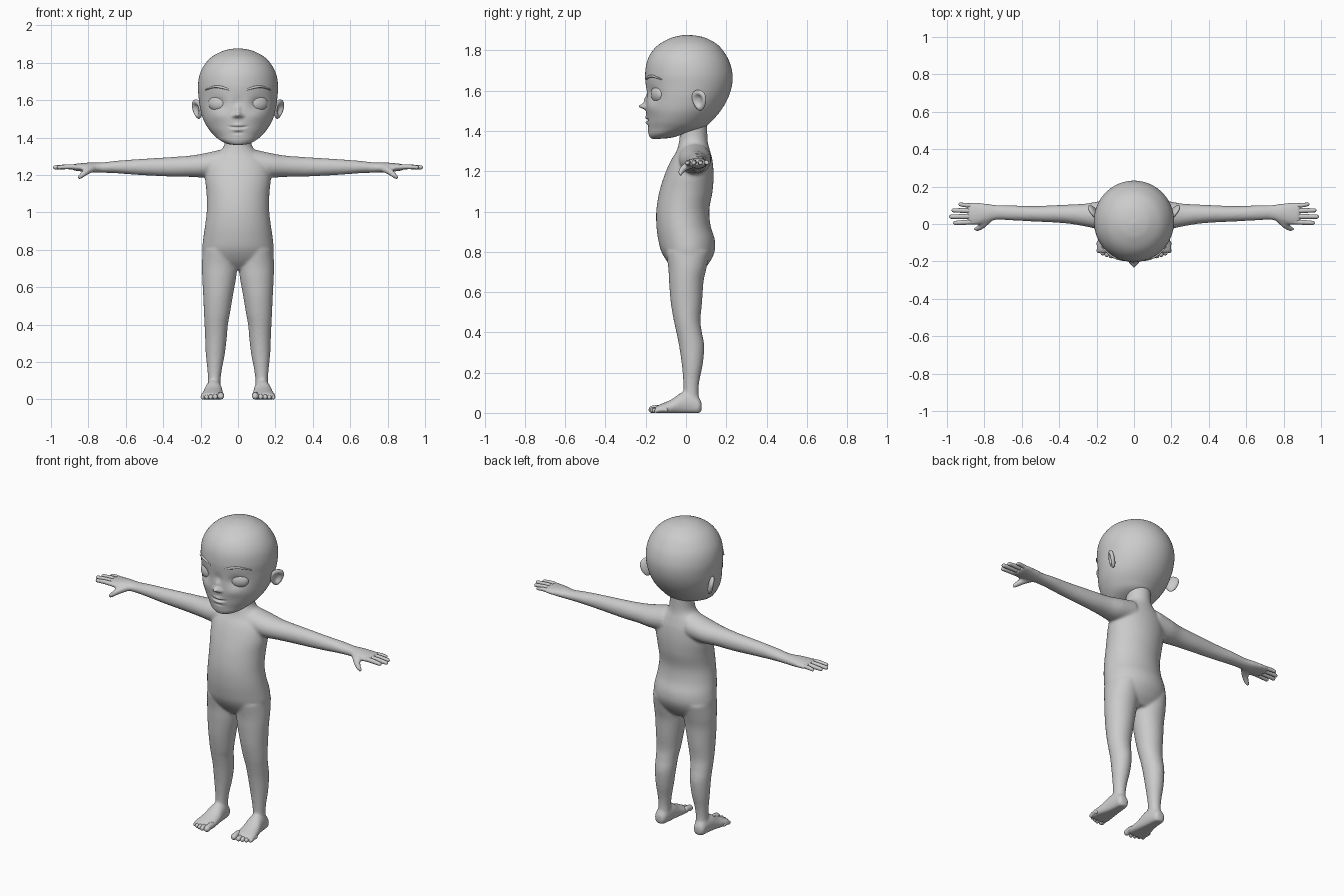
import bpy, bmesh, math
from mathutils import Vector, Matrix

skin = bpy.data.materials.new("plain_grey")
skin.diffuse_color = (0.6, 0.6, 0.6, 1)


def spline(rows, steps):
    """Catmull-Rom interpolation through rows of numbers."""
    out = []
    for i in range(len(rows) - 1):
        p = [rows[max(0, min(len(rows) - 1, i + k))] for k in (-1, 0, 1, 2)]
        for s in range(steps):
            t = s / steps
            out.append([0.5 * (2 * b + (c - a) * t + (2 * a - 5 * b + 4 * c - d) * t * t
                               + (3 * b - a - 3 * c + d) * t ** 3) for a, b, c, d in zip(*p)])
    return out + [list(rows[-1])]


def loft(bm, axis, rows, side=1, steps=6, seg=40):
    """Elliptic loft; each row is position, then low/high limits of the two cross axes."""
    rings = []
    for t, a0, a1, b0, b1 in spline(rows, steps):
        ring = []
        for k in range(seg):
            w = 2 * math.pi * k / seg
            a = (a0 + a1) / 2 + (a1 - a0) / 2 * math.cos(w)
            b = (b0 + b1) / 2 + (b1 - b0) / 2 * math.sin(w)
            p = {"x": (t, a, b), "y": (a, t, b), "z": (a, b, t)}[axis]
            ring.append(bm.verts.new((p[0] * side, p[1], max(p[2], 0))))
        rings.append(ring)
    for r, q in zip(rings, rings[1:]):
        for k in range(seg):
            bm.faces.new((r[k], r[(k + 1) % seg], q[(k + 1) % seg], q[k]))
    bm.faces.new(rings[0])
    bm.faces.new(rings[-1])


def tube(bm, pts, side=1, flat=1.0, seg=14):
    """Round-ended tube; each point is x, y, z, radius."""
    rows = spline(pts, 5)
    ends = []
    for e, n in ((rows[0], rows[1]), (rows[-1], rows[-2])):
        d = (Vector(e[:3]) - Vector(n[:3])).normalized()
        cap = [list(Vector(e[:3]) + d * e[3] * math.sin(u)) + [e[3] * math.cos(u)]
               for u in (0.4, 0.8, 1.15, 1.4, 1.54)]
        ends.append(cap)
    rows = ends[0][::-1] + rows + ends[1]
    d = (Vector(rows[-1][:3]) - Vector(rows[0][:3])).normalized()
    u = d.cross(Vector((0, 0, 1))).normalized()
    v = u.cross(d)
    rings = []
    for x, y, z, r in rows:
        ring = []
        for k in range(seg):
            w = 2 * math.pi * k / seg
            c = Vector((x, y, z)) + u * r * math.cos(w) + v * r * flat * math.sin(w)
            ring.append(bm.verts.new((c.x * side, c.y, max(c.z, 0))))
        rings.append(ring)
    for r, q in zip(rings, rings[1:]):
        for k in range(seg):
            bm.faces.new((r[k], r[(k + 1) % seg], q[(k + 1) % seg], q[k]))
    bm.faces.new(rings[0])
    bm.faces.new(rings[-1])


def finish(bm, name):
    bmesh.ops.recalc_face_normals(bm, faces=bm.faces)
    for f in bm.faces:
        f.smooth = True
    me = bpy.data.meshes.new(name)
    bm.to_mesh(me)
    bm.free()
    me.materials.append(skin)
    ob = bpy.data.objects.new(name, me)
    bpy.context.collection.objects.link(ob)
    return ob


# Body: torso, legs, feet, arms, palms and thumbs fused into one skin
bm = bmesh.new()
torso = [(.695, .13, -.04, .07), (.74, .175, -.085, .112), (.80, .190, -.122, .142), (.86, .186, -.138, .143),
         (.93, .176, -.147, .122), (1.01, .167, -.147, .116), (1.10, .168, -.132, .132), (1.18, .175, -.107, .137),
         (1.25, .168, -.077, .132), (1.30, .130, -.047, .120), (1.34, .085, -.036, .109), (1.38, .070, -.031, .106),
         (1.46, .070, -.03, .106)]
loft(bm, "z", [(z, -h, h, f, b) for z, h, f, b in torso], seg=64)
leg = [(.80, .01, .188, -.10, .12), (.72, .004, .193, -.088, .102), (.65, .010, .191, -.084, .087),
       (.55, .028, .186, -.076, .080), (.46, .043, .182, -.061, .072), (.40, .054, .179, -.048, .079),
       (.33, .060, .176, -.034, .091), (.24, .071, .172, -.021, .083), (.16, .086, .164, -.014, .067),
       (.10, .093, .161, -.012, .062), (.03, .09, .165, -.01, .068)]
foot = [(.078, .11, .15, .015, .05), (.065, .098, .165, -.01, .075), (.03, .09, .17, -.015, .10),
        (-.02, .084, .178, -.015, .102), (-.07, .079, .190, -.012, .068), (-.12, .075, .201, -.01, .046),
        (-.148, .078, .199, -.005, .034), (-.157, .09, .18, .0, .025)]
arm = [(.08, -.04, .125, 1.19, 1.338), (.18, -.03, .122, 1.186, 1.316), (.26, -.013, .109, 1.19, 1.303),
       (.37, .004, .103, 1.192, 1.295), (.53, .013, .096, 1.2, 1.285), (.65, .019, .099, 1.209, 1.276),
       (.73, .023, .101, 1.212, 1.267), (.79, .008, .109, 1.214, 1.267), (.84, -.005, .115, 1.219, 1.263),
       (.88, -.002, .115, 1.225, 1.258), (.892, .02, .10, 1.232, 1.252)]
for s in (1, -1):
    loft(bm, "z", leg, s)
    loft(bm, "y", foot, s)
    loft(bm, "x", arm, s)
    tube(bm, [(.77, .035, 1.238, .022), (.805, -.002, 1.222, .019), (.83, -.022, 1.203, .016), (.845, -.028, 1.19, .013)], s)
body = finish(bm, "body")
rm = body.modifiers.new("fuse", "REMESH")
rm.mode, rm.voxel_size, rm.use_smooth_shade = "VOXEL", 0.0075, True
sm = body.modifiers.new("soften", "SMOOTH")
sm.factor, sm.iterations = 0.5, 8

# Fingers: tip x and y at the knuckle and at the tip
for s, label in ((1, "left"), (-1, "right")):
    bm = bmesh.new()
    for tip, y0, y1, r in ((.966, .012, .006, .0125), (.988, .041, .039, .013),
                           (.975, .070, .073, .0125), (.938, .097, .105, .011)):
        tube(bm, [(.85, y0, 1.241, r), (.90, (y0 + y1) / 2, 1.244, r * 1.05), (tip - r * .8, y1, 1.241, r * .85)], s)
    finish(bm, label + "_fingers")
    # Toes, big to small
    bm = bmesh.new()
    for x, y, r in ((.092, -.168, .018), (.122, -.170, .0135), (.145, -.164, .0125),
                    (.167, -.156, .012), (.188, -.145, .0115)):
        tube(bm, [(x, y + .045, r + .004, r), (x, y + .02, r + .004, r * .95), (x, y, r, r)], s)
    finish(bm, label + "_toes")

# Head: stacked sections with the face pressed and pulled by soft bumps
head = [(1.361, .02, -.165, -.13), (1.367, .058, -.178, -.07), (1.385, .095, -.186, -.01), (1.415, .131, -.190, .085),
        (1.45, .160, -.194, .128), (1.50, .187, -.198, .172), (1.56, .203, -.199, .207), (1.62, .211, -.200, .227),
        (1.68, .214, -.203, .231), (1.74, .204, -.195, .217), (1.79, .179, -.172, .190), (1.83, .142, -.134, .155),
        (1.86, .089, -.079, .102), (1.872, .047, -.036, .058), (1.877, .006, -.003, .012)]
bm = bmesh.new()
loft(bm, "z", [(z, -h, h, f, b) for z, h, f, b in head], steps=9, seg=160)
bumps = [(.108, 1.583, .040, .030, -.016),   # eye sockets
         (.10, 1.515, .05, .03, .006),       # cheeks
         (0, 1.522, .017, .013, .034), (0, 1.555, .013, .025, .012),  # nose tip, bridge
         (.022, 1.515, .009, .008, .010),    # nostrils
         (0, 1.585, .03, .03, -.008),        # dip between the eyes
         (0, 1.467, .024, .008, .007), (0, 1.442, .022, .008, .008),  # lips
         (0, 1.425, .03, .007, -.004)]       # crease above the chin
for v in bm.verts:
    if v.co.y < -.03:
        x, z = abs(v.co.x), v.co.z
        push = sum(k * math.exp(-((x - bx) / sx) ** 2 - ((z - bz) / sz) ** 2) for bx, bz, sx, sz, k in bumps)
        mouth = 1.453 + 2.5 * x * x
        push -= .010 * math.exp(-((z - mouth) / .0045) ** 2 - (x / .045) ** 4)
        v.co.y -= push
finish(bm, "head")

for s, label in ((1, "left"), (-1, "right")):
    # Eyeball, turned to follow the face
    bm = bmesh.new()
    bmesh.ops.create_uvsphere(bm, u_segments=32, v_segments=20, radius=1, matrix=Matrix.Translation(
        (s * .109, -.141, 1.583)) @ Matrix.Rotation(s * .42, 4, "Z") @ Matrix.Diagonal((.053, .028, .042, 1)))
    finish(bm, label + "_eye")
    # Eyebrow, a thin raised arc
    bm = bmesh.new()
    tube(bm, [(.048, -.194, 1.657, .005), (.085, -.185, 1.668, .007), (.125, -.166, 1.672, .006),
              (.172, -.121, 1.656, .003)], s)
    finish(bm, label + "_eyebrow")
    # Ear, a cupped flap flaring out at the back
    bm = bmesh.new()
    bmesh.ops.create_uvsphere(bm, u_segments=32, v_segments=24, radius=1)
    for v in bm.verts:
        d = math.hypot(v.co.y, v.co.z)
        if v.co.x > 0:
            v.co.x -= 1.2 * math.exp(-(d / .55) ** 4)
        v.co.y *= 1 + .25 * v.co.z
        v.co.x *= .017
        v.co.y *= .040
        v.co.z *= .053
        v.co = Matrix.Rotation(-.6, 3, "Z") @ Matrix.Rotation(.2, 3, "Y") @ v.co + Vector((.217, .066, 1.552))
        v.co.x *= s
    finish(bm, label + "_ear")
